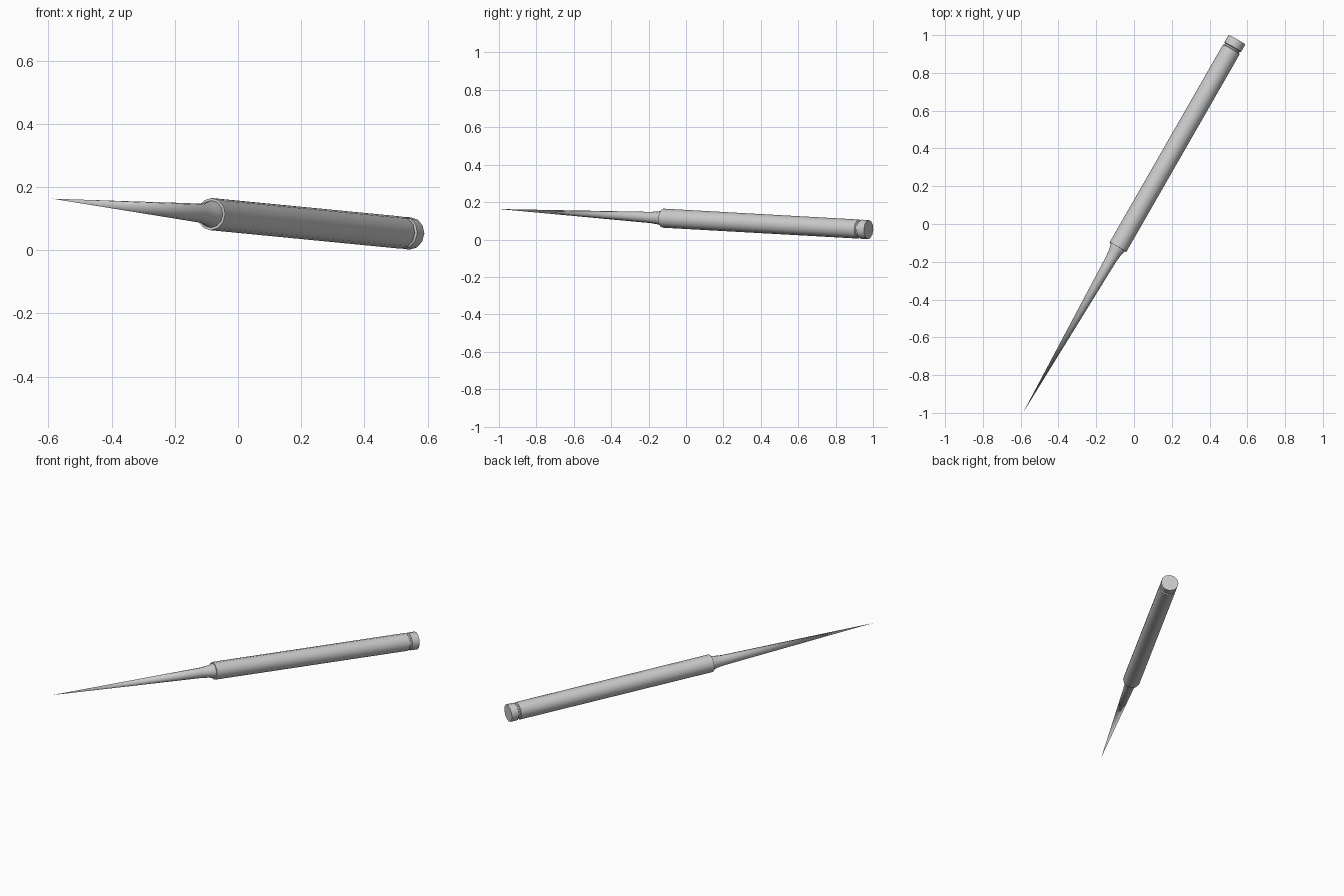
import bpy, bmesh, math
from mathutils import Vector

if "Cube" in bpy.data.objects:
    bpy.data.objects.remove(bpy.data.objects["Cube"])

SIDES = 12
BUTT = Vector((0.545, 0.976, 0.053))
TIP = Vector((-0.588, -1.0, 0.163))
AXIS = TIP - BUTT
ROT = AXIS.to_track_quat('Z', 'Y').to_matrix().to_4x4()
LENGTH = AXIS.length


def lathe(name, profile):
    """Revolve (radius, distance from butt) points about the tool axis."""
    bm = bmesh.new()
    rings = []
    for r, d in profile:
        if r == 0:
            rings.append([bm.verts.new((0, 0, d))])
        else:
            rings.append([bm.verts.new((r * math.cos(2 * math.pi * i / SIDES),
                                        r * math.sin(2 * math.pi * i / SIDES), d))
                          for i in range(SIDES)])
    for a, b in zip(rings, rings[1:]):
        for i in range(SIDES):
            j = (i + 1) % SIDES
            if len(b) == 1:
                bm.faces.new((a[i], a[j], b[0]))
            else:
                bm.faces.new((a[i], a[j], b[j], b[i]))
    # flat end caps
    for ring in (rings[0], rings[-1]):
        if len(ring) > 1:
            bm.faces.new(ring)
    bmesh.ops.recalc_face_normals(bm, faces=bm.faces)
    bm.transform(ROT)
    mesh = bpy.data.meshes.new(name)
    bm.to_mesh(mesh)
    bm.free()
    ob = bpy.data.objects.new(name, mesh)
    ob.location = BUTT
    bpy.context.collection.objects.link(ob)
    bpy.context.view_layer.objects.active = ob
    ob.select_set(True)
    bpy.ops.object.shade_smooth_by_angle(angle=math.radians(35))
    ob.select_set(False)


START = 1.268  # front end of the handle

# handle with a shallow groove near the butt
lathe("handle", [(0.051, 0), (0.051, 0.045), (0.044, 0.049), (0.044, 0.056),
                 (0.051, 0.060), (0.051, START)])

# tapered spike with a flared root
lathe("spike", [(0.043, START - 0.02), (0.043, START), (0.035, START + 0.03),
                (0.030, START + 0.075), (0, LENGTH)])
